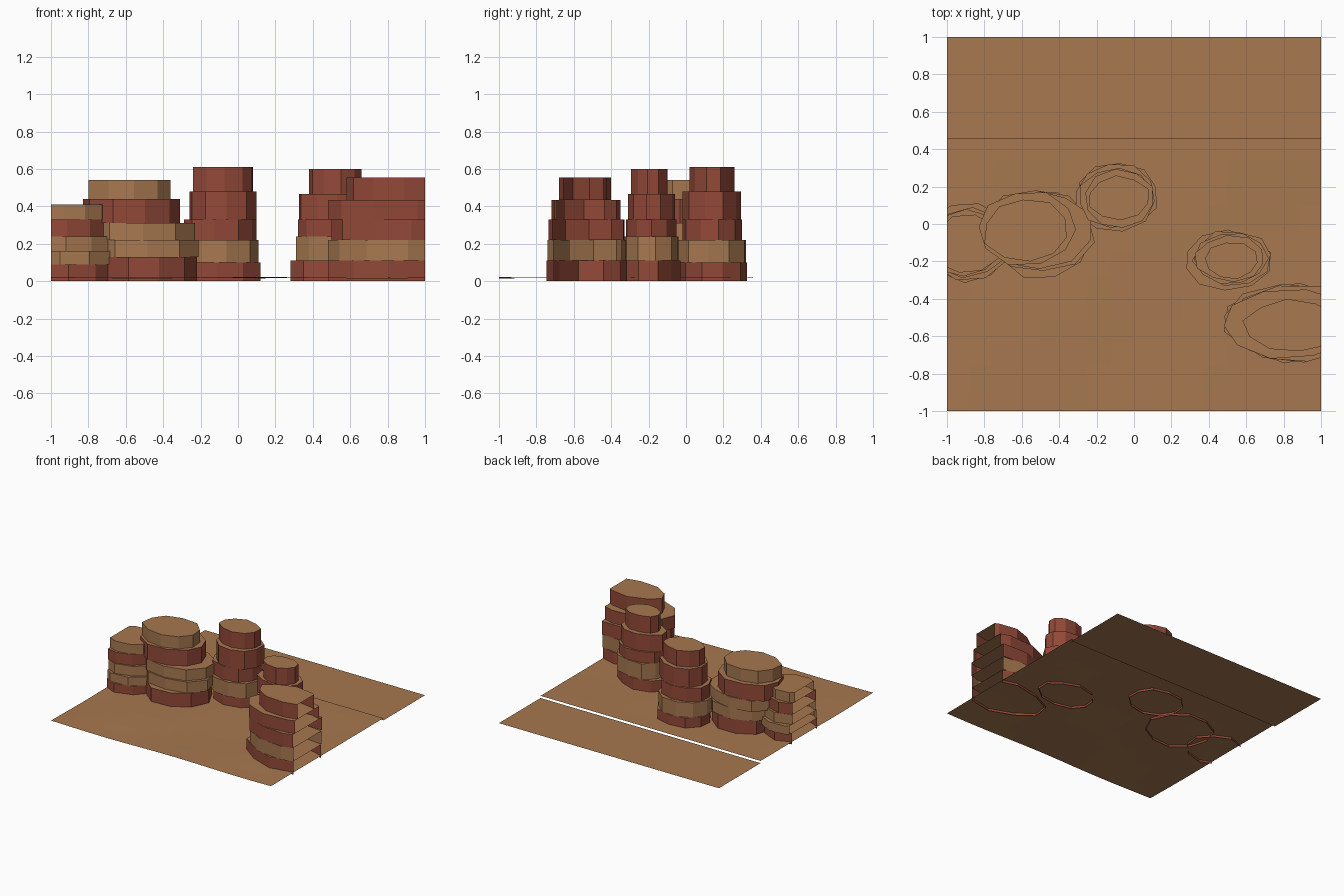
import bpy, bmesh, math, random
from mathutils import Vector

if "Cube" in bpy.data.objects:
    bpy.data.objects.remove(bpy.data.objects["Cube"])

random.seed(4)


def material(name, rgb):
    m = bpy.data.materials.new(name)
    m.diffuse_color = (*rgb, 1)
    m.use_nodes = True
    m.node_tree.nodes["Principled BSDF"].inputs["Base Color"].default_value = m.diffuse_color
    return m


SAND = material("sand", (0.385, 0.188, 0.080))
RED = material("red rock", (0.290, 0.066, 0.040))


def finish(bm, name, mats):
    me = bpy.data.meshes.new(name)
    bm.to_mesh(me)
    bm.free()
    for m in mats:
        me.materials.append(m)
    ob = bpy.data.objects.new(name, me)
    bpy.context.collection.objects.link(ob)
    return ob


def ring(x0, x1, y0, y1, sides):
    """Irregular polygon stretched to fill the given rectangle."""
    turn = random.random() * math.tau
    pts = []
    for i in range(sides):
        a = turn + math.tau * i / sides
        r = random.uniform(0.93, 1.05)
        pts.append((r * math.cos(a), r * math.sin(a)))
    xs, ys = [p[0] for p in pts], [p[1] for p in pts]

    def fit(v, vals, lo, hi):
        return lo + (v - min(vals)) / (max(vals) - min(vals)) * (hi - lo)

    return [(fit(x, xs, x0, x1), fit(y, ys, y0, y1)) for x, y in pts]


def mesa(name, heights, bands, rects, sides=10):
    """Stack of open-bottomed tiers, each with a sand cap, trimmed at x = +-1."""
    bm = bmesh.new()
    for k, rect in enumerate(rects):
        pts = ring(*rect, sides)
        low = [bm.verts.new((x, y, heights[k])) for x, y in pts]
        top = [bm.verts.new((x, y, heights[k + 1])) for x, y in pts]
        for i in range(sides):
            j = (i + 1) % sides
            f = bm.faces.new((low[i], low[j], top[j], top[i]))
            f.material_index = 1 if bands[k] == "r" else 0
        bm.faces.new(top)
    # open cut where the rock leaves the tile
    for s in (-1, 1):
        bmesh.ops.bisect_plane(bm, geom=bm.verts[:] + bm.edges[:] + bm.faces[:],
                               plane_co=Vector((s, 0, 0)), plane_no=Vector((s, 0, 0)),
                               clear_outer=True)
    return finish(bm, name, (SAND, RED))


# Rock stacks: tier heights, colour bands, and x0, x1, y0, y1 of each tier
mesa("centre_tower", (0, .10, .22, .33, .48, .61), "rtrrr",
     [(-.30, .12, -.03, .325), (-.31, .11, -.04, .32), (-.29, .10, -.02, .30),
      (-.26, .10, -.02, .295), (-.24, .08, .02, .26)])

mesa("left_mesa", (0, .13, .22, .31, .44, .54), "rttrt",
     [(-.75, -.22, -.29, .17), (-.78, -.21, -.25, .18), (-.80, -.23, -.24, .18),
      (-.83, -.31, -.22, .17), (-.80, -.36, -.20, .13)])

mesa("far_left_mesa", (0, .09, .16, .24, .33, .41), "rttrt",
     [(-1.13, -.66, -.315, .10), (-1.13, -.66, -.30, .11), (-1.12, -.67, -.29, .09),
      (-1.12, -.69, -.28, .08), (-1.09, -.70, -.26, .05)])

mesa("right_tower", (0, .11, .24, .33, .465, .60), "rtrrr",
     [(.28, .73, -.355, -.03), (.31, .73, -.33, -.04), (.32, .72, -.32, -.05),
      (.325, .69, -.31, -.06), (.38, .66, -.295, -.10)])

mesa("right_mesa", (0, .11, .22, .33, .435, .555), "rtrrr",
     [(.48, 1.21, -.745, -.315), (.48, 1.20, -.74, -.32), (.50, 1.19, -.735, -.33),
      (.48, 1.18, -.72, -.35), (.58, 1.10, -.68, -.40)])

# Gently rolling desert floor
BACK = 0.46
bm = bmesh.new()
bmesh.ops.create_grid(bm, x_segments=16, y_segments=12, size=1)
for v in bm.verts:
    v.co.y = -1 + (v.co.y + 1) / 2 * (BACK + 1)
    fade = (BACK - v.co.y) / (BACK + 1)
    v.co.z = 0.018 + 0.004 * fade * math.sin(5 * v.co.x + 1) * math.cos(6 * v.co.y)
finish(bm, "desert_floor", (SAND,))

# Lower flat strip along the back
bm = bmesh.new()
bm.faces.new([bm.verts.new(p) for p in
              ((-1, BACK, 0), (1, BACK, 0), (1, 1, 0), (-1, 1, 0))])
finish(bm, "back_strip", (SAND,))
